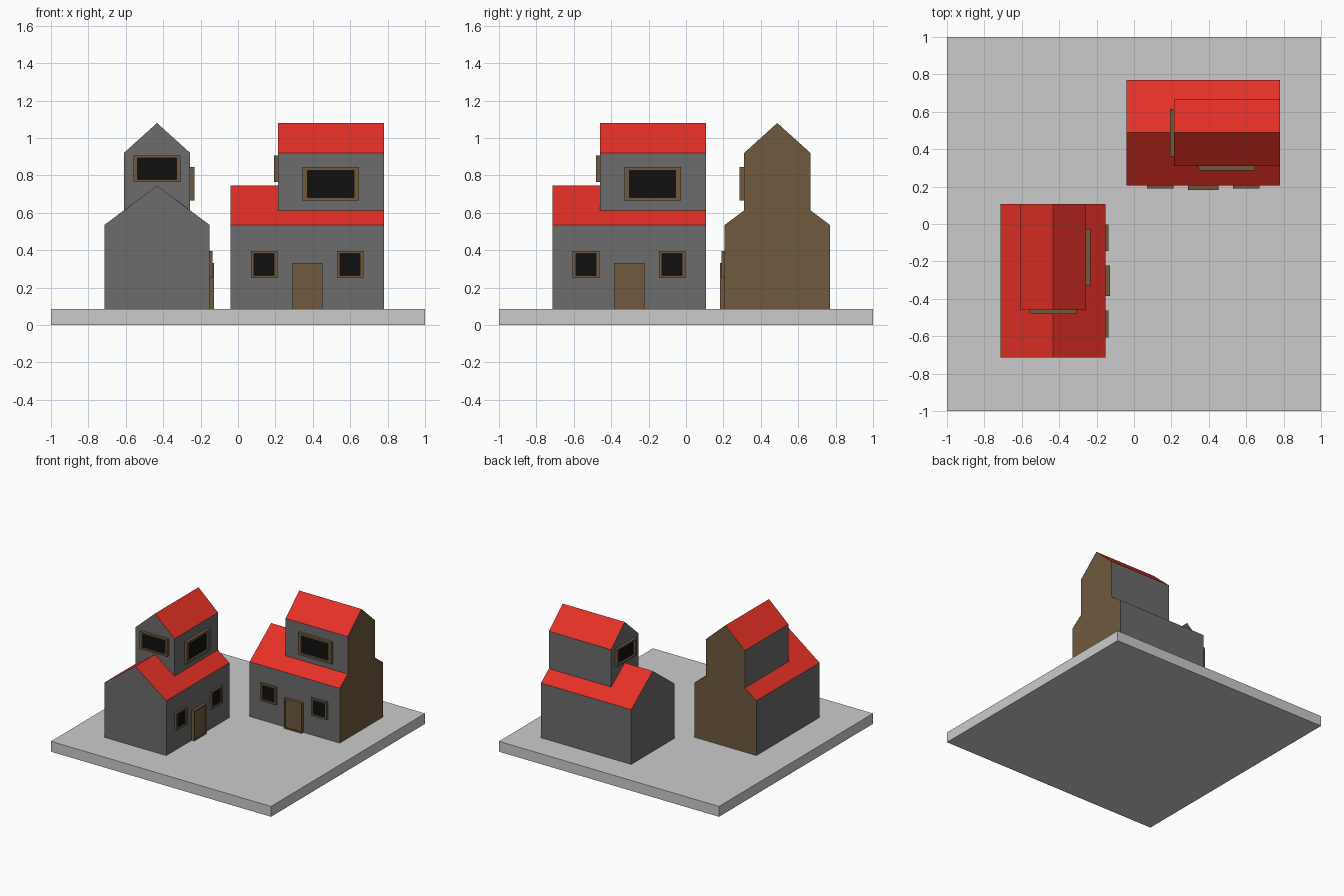
import bpy, bmesh, math
from mathutils import Matrix, Vector

if "Cube" in bpy.data.objects:
    bpy.data.objects.remove(bpy.data.objects["Cube"])


def material(name, rgb):
    m = bpy.data.materials.new(name)
    m.diffuse_color = (*rgb, 1)
    m.use_nodes = True
    m.node_tree.nodes["Principled BSDF"].inputs["Base Color"].default_value = m.diffuse_color
    return m


WALL = material("dark_grey_wall", (0.15, 0.15, 0.15))
ROOF = material("red_roof", (0.78, 0.03, 0.02))
WOOD = material("brown_wood", (0.16, 0.1, 0.05))
GLASS = material("black_glass", (0.005, 0.005, 0.005))


def finish(name, bm, mats, matrix):
    mesh = bpy.data.meshes.new(name)
    bm.to_mesh(mesh)
    bm.free()
    for m in mats:
        mesh.materials.append(m)
    obj = bpy.data.objects.new(name, mesh)
    bpy.context.collection.objects.link(obj)
    obj.matrix_world = matrix
    return obj


# House dimensions, local x along the ridge, front facing -y
L, W, UX, UW = 0.41, 0.281, -0.155, 0.177
BASE, EAVE, RIDGE, STEP, UEAVE, TOP = 0.085, 0.535, 0.745, 0.613, 0.92, 1.08


def mirrored(half):
    # half profile ends on the centre line
    return half + [(-y, z) for y, z in reversed(half[:-1])]


def shell(name, matrix):
    bm = bmesh.new()

    def storey(profile, x0, foot):
        a = [bm.verts.new((x0, y, z)) for y, z in profile]
        b = [bm.verts.new((L, y, z)) for y, z in profile]
        for i in range(4):
            f = bm.faces.new((a[i], a[i + 1], b[i + 1], b[i]))
            f.material_index = 1 if i in (1, 2) else 0
        # front gable, optionally notched over the roof below
        bm.faces.new(a + [bm.verts.new((x0, y, z)) for y, z in foot])

    storey(mirrored([(-W, BASE), (-W, EAVE), (0, RIDGE)]), -L, [])
    storey(mirrored([(-UW, STEP), (-UW, UEAVE), (0, TOP)]), UX, [(0, RIDGE)])
    # brown end wall spanning both storeys
    end = mirrored([(-W, BASE), (-W, EAVE), (-UW, STEP), (-UW, UEAVE), (0, TOP)])
    f = bm.faces.new([bm.verts.new((L, y, z)) for y, z in end])
    f.material_index = 2
    bmesh.ops.remove_doubles(bm, verts=bm.verts, dist=1e-5)
    # point every face away from the house core
    core = Vector((0.1, 0, 0.4))
    for f in bm.faces:
        f.normal_update()
        if f.normal.dot(f.calc_center_median() - core) < 0:
            f.normal_flip()
    finish(name, bm, [WALL, ROOF, WOOD], matrix)


def framed_panel(name, matrix, w, z0, z1, depth, bx, bz, recess, fill):
    # frame standing off the wall with a recessed panel inside
    bm = bmesh.new()

    def ring(y, dx, dz):
        h = w / 2 - dx
        return [bm.verts.new(p) for p in ((-h, y, z0 + dz), (h, y, z0 + dz),
                                          (h, y, z1 - dz), (-h, y, z1 - dz))]

    rings = [ring(0, 0, 0), ring(-depth, 0, 0), ring(-depth, bx, bz),
             ring(recess - depth, bx, bz)]
    for a, b in zip(rings, rings[1:]):
        for i in range(4):
            j = (i + 1) % 4
            bm.faces.new((a[i], a[j], b[j], b[i]))
    bm.faces.new(rings[-1]).material_index = 1
    bm.faces.new(rings[0][::-1])
    bmesh.ops.recalc_face_normals(bm, faces=bm.faces)
    finish(name, bm, [WOOD, fill], matrix)


def house(prefix, cx, cy, angle):
    m = Matrix.Translation((cx, cy, 0)) @ Matrix.Rotation(math.radians(angle), 4, 'Z')
    shell(prefix + "_walls_and_roof", m)
    for side, x in (("left", -0.23), ("right", 0.23)):
        framed_panel(f"{prefix}_{side}_window", m @ Matrix.Translation((x, -W, 0)),
                     0.143, 0.25, 0.395, 0.016, 0.018, 0.014, 0.01, GLASS)
    framed_panel(prefix + "_door", m @ Matrix.Translation((0, -W, 0)),
                 0.162, BASE, 0.332, 0.024, 0.011, 0.01, 0.008, WOOD)
    framed_panel(prefix + "_upper_window", m @ Matrix.Translation((0.125, -UW, 0)),
                 0.302, 0.665, 0.845, 0.024, 0.027, 0.018, 0.015, GLASS)
    side = Matrix.Translation((UX, 0, 0)) @ Matrix.Rotation(math.radians(-90), 4, 'Z')
    framed_panel(prefix + "_gable_window", m @ side,
                 0.252, 0.765, 0.907, 0.022, 0.021, 0.013, 0.015, GLASS)


# Ground slab
bpy.ops.mesh.primitive_cube_add(size=1, location=(0, 0, BASE / 2))
slab = bpy.context.object
slab.name = "ground_slab"
slab.scale = (2, 2, BASE)

# The same house twice, the second turned a quarter
house("back_house", 0.37, 0.488, 0)
house("left_house", -0.433, -0.304, 90)
